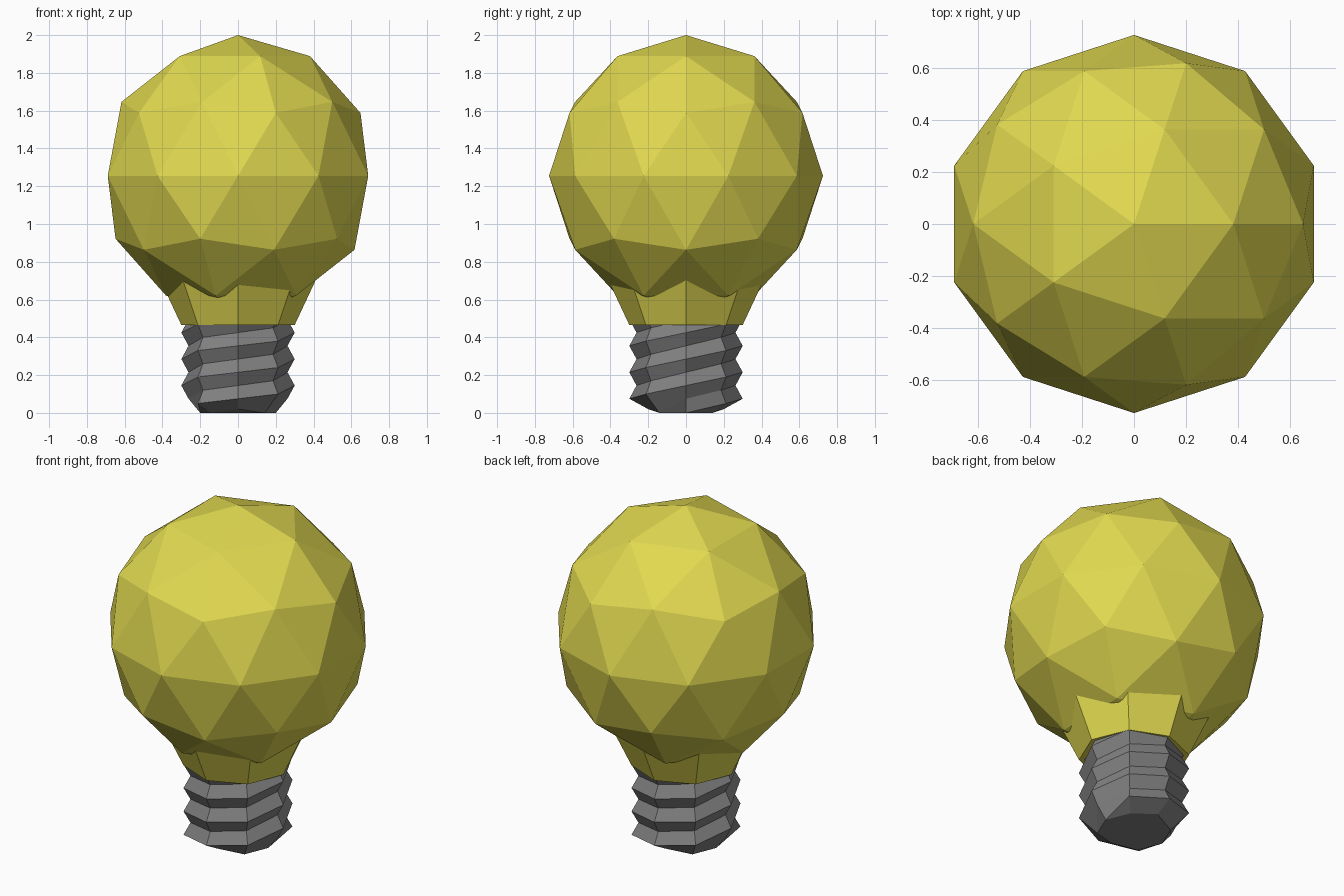
import bpy, bmesh
from math import sin, cos, pi

cube = bpy.data.objects.get("Cube")
if cube:
    bpy.data.objects.remove(cube, do_unlink=True)


def make_material(name, rgb):
    mat = bpy.data.materials.new(name)
    mat.use_nodes = True
    colour = (*rgb, 1)
    mat.diffuse_color = colour
    mat.node_tree.nodes["Principled BSDF"].inputs["Base Color"].default_value = colour
    return mat


def finish(bm, name, mat):
    bmesh.ops.recalc_face_normals(bm, faces=bm.faces)
    mesh = bpy.data.meshes.new(name)
    bm.to_mesh(mesh)
    bm.free()
    mesh.materials.append(mat)
    obj = bpy.data.objects.new(name, mesh)
    bpy.context.collection.objects.link(obj)
    return obj


yellow = make_material("yellow glass", (0.75, 0.69, 0.08))
grey = make_material("grey metal", (0.22, 0.22, 0.22))

SIDES = 8
NECK_Z = 0.465
PEAK_R, VALLEY_R, TIP_R = 0.3, 0.262, 0.2
HALF_PITCH = 0.07

# Faceted glass globe
bm = bmesh.new()
bmesh.ops.create_icosphere(bm, subdivisions=2, radius=1)
bmesh.ops.scale(bm, vec=(0.725, 0.725, 0.745), verts=bm.verts)
bmesh.ops.translate(bm, vec=(0, 0, 1.255), verts=bm.verts)
finish(bm, "glass_globe", yellow)

# Flared octagonal neck, its upper end hidden in the globe
bm = bmesh.new()
rings = []
for r, z in ((PEAK_R, NECK_Z), (0.457, 0.8)):
    rings.append([bm.verts.new((r * cos(2 * pi * i / SIDES), r * sin(2 * pi * i / SIDES), z))
                  for i in range(SIDES)])
for i in range(SIDES):
    n = (i + 1) % SIDES
    bm.faces.new((rings[0][i], rings[0][n], rings[1][n], rings[1][i]))
for ring in rings:
    bm.faces.new(ring)
finish(bm, "glass_neck", yellow)


# Screw base: a two-start thread, swept as two matching half turns
def thread_point(half, column, row):
    local = -pi / 2 + column * pi / 4
    angle = local + half * pi
    z = 0.145 + HALF_PITCH * (row + 2 * local / pi) + 0.01 * sin(2 * local)
    r = VALLEY_R if row % 2 else PEAK_R
    if z < 0.04:  # gather the thread ends into the blunt tip
        r = TIP_R
        z = 0.02 if column in (0, 4) else 0.0
    return (r * cos(angle), r * sin(angle), z)


bm = bmesh.new()
for half in range(2):
    for column in range(4):
        for row in range(-3, 7):
            corners = [(column, row), (column + 1, row), (column + 1, row + 1), (column, row + 1)]
            points = []
            for c in corners:
                p = thread_point(half, *c)
                if p not in points:
                    points.append(p)
            if len(points) > 2:
                bm.faces.new([bm.verts.new(p) for p in points])
bmesh.ops.remove_doubles(bm, verts=bm.verts, dist=0.0005)
bmesh.ops.bisect_plane(bm, geom=bm.verts[:] + bm.edges[:] + bm.faces[:],
                       plane_co=(0, 0, NECK_Z), plane_no=(0, 0, 1), clear_outer=True)
bmesh.ops.holes_fill(bm, edges=[e for e in bm.edges if e.is_boundary], sides=0)
finish(bm, "screw_base", grey)
